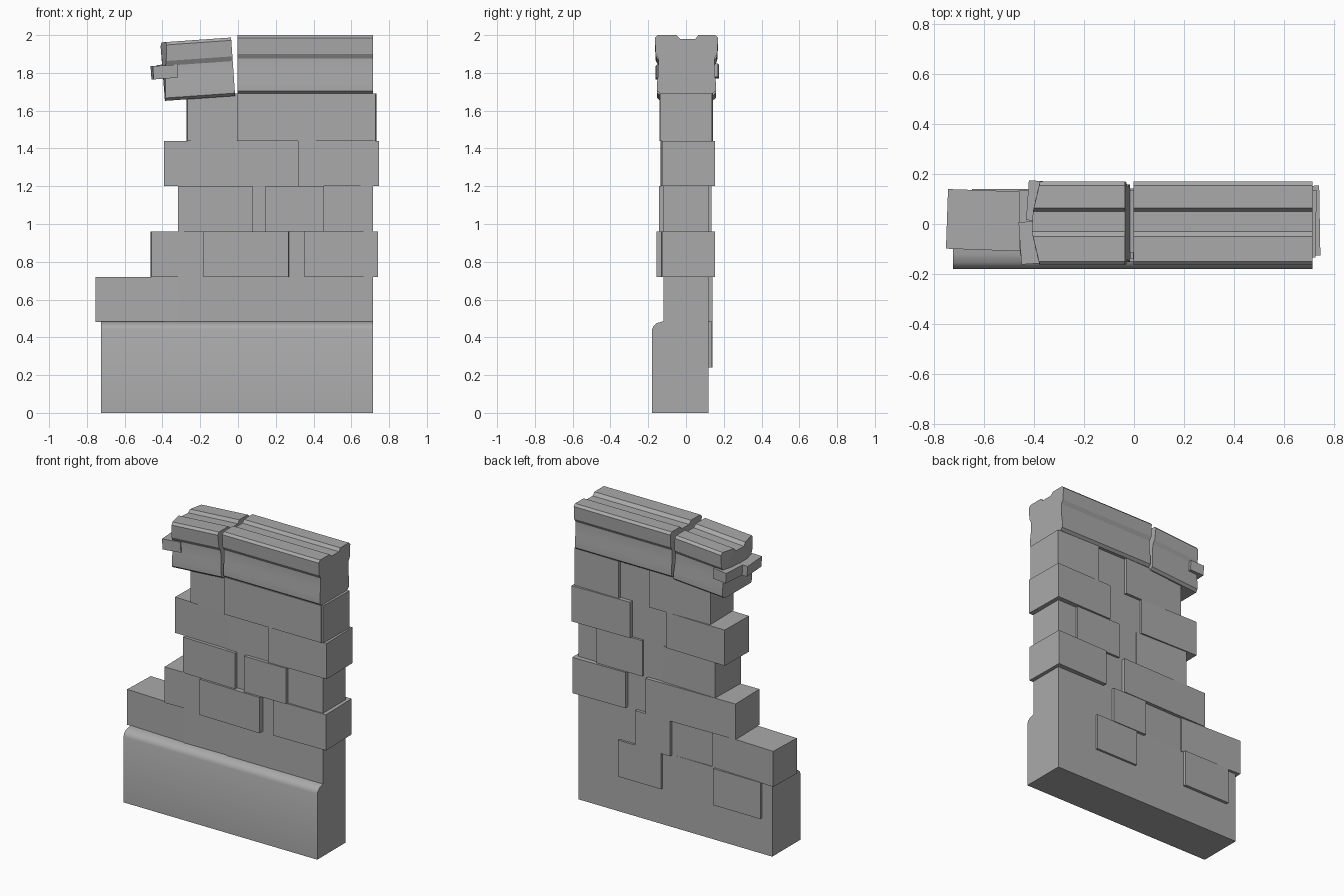
import bpy, bmesh
from math import radians
from mathutils import Matrix, Vector

old = bpy.data.objects.get("Cube")
if old:
    bpy.data.objects.remove(old)

stone = bpy.data.materials.new("grey stone")
stone.use_nodes = True
GREY = (0.4, 0.4, 0.4, 1)
stone.diffuse_color = GREY
stone.node_tree.nodes["Principled BSDF"].inputs["Base Color"].default_value = GREY


def finish(name, bm):
    bmesh.ops.recalc_face_normals(bm, faces=bm.faces)
    mesh = bpy.data.meshes.new(name)
    bm.to_mesh(mesh)
    bm.free()
    obj = bpy.data.objects.new(name, mesh)
    obj.data.materials.append(stone)
    bpy.context.collection.objects.link(obj)
    return obj


def block(name, x, y, z, turn=0, tilt=0):
    """Box between limits, turned about z and tilted about y (degrees)."""
    bm = bmesh.new()
    bmesh.ops.create_cube(bm, size=1)
    size = Vector((x[1] - x[0], y[1] - y[0], z[1] - z[0]))
    mid = Vector((x[0] + x[1], y[0] + y[1], z[0] + z[1])) / 2
    rot = Matrix.Rotation(radians(turn), 4, 'Z') @ Matrix.Rotation(radians(tilt), 4, 'Y')
    bm.transform(Matrix.Translation(mid) @ rot @ Matrix.Diagonal(size).to_4x4())
    return finish(name, bm)


def extrude(name, profile, x0, x1, end_shape=None):
    """Sweep a (y, z) profile along x; end_shape offsets the -x end."""
    bm = bmesh.new()
    shape = end_shape or (lambda y, z: 0)
    left = [bm.verts.new((x0 + shape(y, z), y, z)) for y, z in profile]
    right = [bm.verts.new((x1, y, z)) for y, z in profile]
    for i in range(len(profile)):
        j = (i + 1) % len(profile)
        bm.faces.new((left[i], left[j], right[j], right[i]))
    bm.faces.new(right)
    end = bm.faces.new(left)
    if end_shape:
        bmesh.ops.triangulate(bm, faces=[end])
    return finish(name, bm)


def smooth(obj, angle):
    bpy.ops.object.select_all(action='DESELECT')
    obj.select_set(True)
    bpy.context.view_layer.objects.active = obj
    bpy.ops.object.shade_smooth_by_angle(angle=radians(angle))


# Plinth with a rounded front shoulder
plinth = extrude("plinth", [(-.18, 0), (-.18, .44), (-.172, .46), (-.155, .475),
                            (-.12, .485), (.12, .485), (.12, 0)], -.725, .715)
smooth(plinth, 40)

# Solid wall core behind the loose bricks
block("wall_core", (0, .715), (-.12, .12), (.48, 1.7))

# Courses of bricks: z limits, then (x limits, y limits, turn)
courses = {
    "plinth_back": ((.24, .485), [((-.65, -.3), (0, .14), 0), ((.09, .41), (0, .135), 0)]),
    "first": ((.482, .72), [((-.75, -.285), (-.107, .132), -2),
                            ((-.32, .12), (-.115, .118), 1),
                            ((.02, .28), (0, .14), 0)]),
    "second": ((.72, .96), [((-.46, .2), (-.12, .14), 1),
                            ((-.18, .27), (-.152, .05), -1),
                            ((.35, .74), (-.13, .15), 1)]),
    "third": ((.96, 1.2), [((-.315, .08), (-.135, .13), -1.5),
                           ((.145, .455), (-.142, .05), 0),
                           ((.23, .57), (0, .135), 0)]),
    "fourth": ((1.2, 1.44), [((-.39, .05), (-.112, .14), -1),
                             ((.315, .745), (-.13, .15), 1)]),
    "fifth": ((1.44, 1.69), [((-.27, .18), (-.115, .135), 1),
                             ((-.005, .715), (-.14, .05), 0),
                             ((.4, .73), (-.132, .14), -1)]),
}
for course, (z, bricks) in courses.items():
    for i, (x, y, turn) in enumerate(bricks):
        block(f"{course}_course_brick_{i + 1}", x, y, z, turn)

# Moulded coping: side moulding on each face, shallow channel along the top
moulding = [(.14, 1.69), (.158, 1.705), (.158, 1.75), (.15, 1.81),
            (.15, 1.875), (.165, 1.9), (.17, 1.985), (.155, 2)]
coping = moulding + [(.065, 2), (.05, 1.98), (-.03, 1.98), (-.05, 2)]
coping += [(-y + .005, z) for y, z in reversed(moulding)]
smooth(extrude("coping_right", coping, -.002, .715), 25)


# Broken coping piece, sagging toward the ruined end
def broken_end(y, z):
    return .04 * abs(y) / .17 + .08 * (z - 1.95)


sag = extrude("coping_broken", coping, -.4, -.015, broken_end)
hinge = Vector((-.015, 0, 1.69))
drop = Vector((0, 0, -.012))
sag.data.transform(Matrix.Translation(hinge + drop) @ Matrix.Rotation(radians(-4), 4, 'Y')
                   @ Matrix.Translation(-hinge))
smooth(sag, 25)

# Stubs sticking out of the broken end
block("broken_stub_front", (-.455, -.325), (-.158, .012), (1.77, 1.84), 4, -4)
block("broken_stub_back", (-.425, -.325), (.012, .172), (1.775, 1.845), -4, -4)
